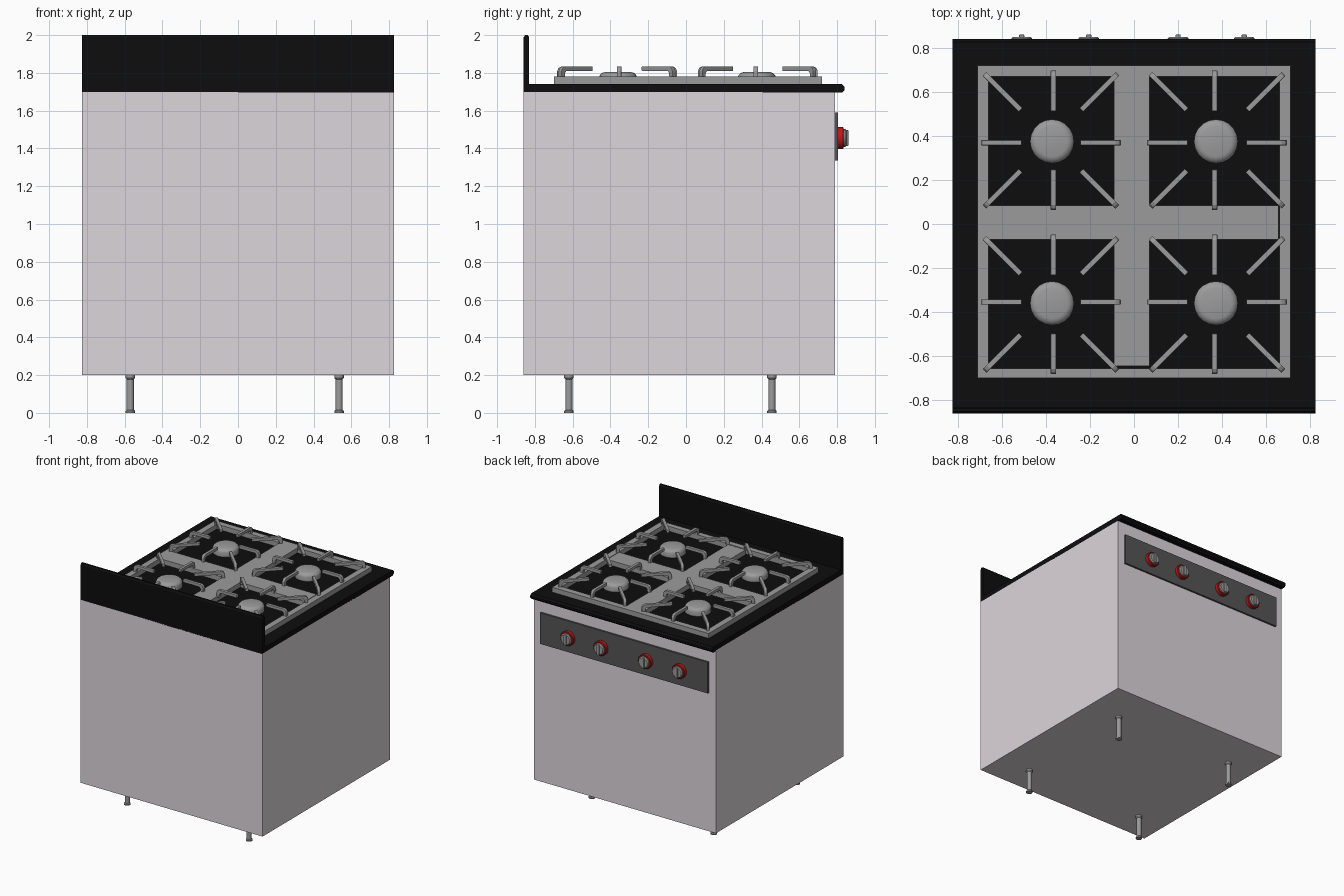
import bpy, bmesh, math
from mathutils import Matrix, Vector

if "Cube" in bpy.data.objects:
    bpy.data.objects.remove(bpy.data.objects["Cube"])


def mat(name, rgb):
    m = bpy.data.materials.new(name)
    m.diffuse_color = (*rgb, 1)
    m.use_nodes = True
    m.node_tree.nodes["Principled BSDF"].inputs["Base Color"].default_value = m.diffuse_color
    return m


WHITE = mat("enamel", (0.72, 0.67, 0.71))
BLACK = mat("black_top", (0.004, 0.004, 0.004))
DARK = mat("dark_panel", (0.09, 0.09, 0.09))
RED = mat("red", (0.5, 0.01, 0.01))
STEEL = mat("steel", (0.33, 0.33, 0.33))


def finish(bm, name, m, smooth=False, bevel=0):
    bmesh.ops.recalc_face_normals(bm, faces=bm.faces[:])
    me = bpy.data.meshes.new(name)
    bm.to_mesh(me)
    bm.free()
    me.materials.append(m)
    ob = bpy.data.objects.new(name, me)
    bpy.context.collection.objects.link(ob)
    if bevel:
        b = ob.modifiers.new("bevel", 'BEVEL')
        b.width, b.segments = bevel, 2
    if smooth:
        bpy.ops.object.select_all(action='DESELECT')
        ob.select_set(True)
        bpy.context.view_layer.objects.active = ob
        bpy.ops.object.shade_smooth_by_angle(angle=math.radians(35))
    return ob


def box(name, x0, x1, y0, y1, z0, z1, m, bevel=0):
    bm = bmesh.new()
    bmesh.ops.create_cube(bm, size=1)
    for v in bm.verts:
        v.co = Vector(((x0 + x1) / 2 + v.co.x * (x1 - x0),
                       (y0 + y1) / 2 + v.co.y * (y1 - y0),
                       (z0 + z1) / 2 + v.co.z * (z1 - z0)))
    return finish(bm, name, m, bevel=bevel)


def lathe(name, profile, n, matrix, m):
    """Closed solid from (radius, height) points, spun round local z."""
    bm = bmesh.new()
    rings = [[bm.verts.new((r * math.cos(2 * math.pi * i / n), r * math.sin(2 * math.pi * i / n), z))
              for i in range(n)] for r, z in profile]
    for a, b in zip(rings, rings[1:]):
        for i in range(n):
            bm.faces.new((a[i], a[(i + 1) % n], b[(i + 1) % n], b[i]))
    bm.faces.new(rings[0])
    bm.faces.new(rings[-1])
    bm.transform(matrix)
    return finish(bm, name, m, smooth=True)


def prism(name, profile, width, matrix, m, bevel=0):
    """Profile in local x-z, extruded along y and centred."""
    bm = bmesh.new()
    f = bm.faces.new([bm.verts.new((x, -width / 2, z)) for x, z in profile])
    ext = bmesh.ops.extrude_face_region(bm, geom=[f])["geom"]
    bmesh.ops.translate(bm, vec=(0, width, 0),
                        verts=[g for g in ext if isinstance(g, bmesh.types.BMVert)])
    bm.transform(matrix)
    return finish(bm, name, m, bevel=bevel)


# Cabinet
box("cabinet", -0.825, 0.825, -0.86, 0.79, 0.2, 1.7, WHITE)

# Cooktop and backsplash as one L-shaped section with softened edges
section = [(-0.86, 1.695), (0.825, 1.695), (0.84, 1.71), (0.84, 1.726), (0.826, 1.74),
           (-0.83, 1.74), (-0.83, 1.988), (-0.838, 2.0), (-0.852, 2.0), (-0.86, 1.988)]
prism("cooktop_and_backsplash", section, 1.65, Matrix.Rotation(math.radians(90), 4, 'Z'), BLACK)

# Legs with flanged ends
leg = [(0.025, 0), (0.025, 0.01), (0.019, 0.016), (0.019, 0.178), (0.025, 0.186), (0.025, 0.2)]
for x in (-0.57, 0.535):
    for y in (-0.62, 0.455):
        lathe("leg", leg, 16, Matrix.Translation((x, y, 0)), STEEL)

# Control panel and knobs
box("control_panel", -0.76, 0.76, 0.785, 0.805, 1.335, 1.59, DARK)
for x in (-0.51, -0.205, 0.2, 0.5):
    face = Matrix.Translation((x, 0.8, 1.455)) @ Matrix.Rotation(math.radians(-90), 4, 'X')
    lathe("knob_ring", [(0.058, 0), (0.058, 0.03), (0.054, 0.034)], 24, face, RED)
    lathe("knob_dial", [(0.047, 0.03), (0.047, 0.043), (0.04, 0.05)], 24, face, STEEL)
    box("knob_grip", x - 0.012, x + 0.012, 0.84, 0.86, 1.413, 1.497, STEEL, bevel=0.004)

# Grate frame: outer border and centre cross
Z0, Z1 = 1.735, 1.78
box("grate_left", -0.71, -0.66, -0.70, 0.72, Z0, Z1, STEEL)
box("grate_right", 0.66, 0.71, -0.70, 0.72, Z0, Z1, STEEL)
box("grate_front", -0.66, 0.66, 0.67, 0.72, Z0, Z1, STEEL)
box("grate_back", -0.66, 0.66, -0.70, -0.655, Z0, Z1, STEEL)
box("cross_depth", -0.09, 0.07, -0.645, 0.67, Z0, Z1, STEEL)
box("cross_left", -0.66, -0.09, -0.07, 0.085, Z0, Z1, STEEL)
box("cross_right", 0.07, 0.655, -0.07, 0.085, Z0, Z1, STEEL)

# Burners and their eight bent prongs
cap = [(0.09, 1.735), (0.1, 1.745), (0.1, 1.78), (0.095, 1.79), (0.084, 1.8), (0.07, 1.804)]


def prong_profile(inner, outer):
    return [(inner, 1.81), (outer - 0.038, 1.81), (outer - 0.027, 1.80), (outer - 0.025, 1.77),
            (outer, 1.77), (outer, 1.81), (outer - 0.008, 1.827), (outer - 0.024, 1.835),
            (inner, 1.835)]


for sx in (-1, 1):
    for cy in (0.38, -0.365):
        sy = 1 if cy > 0 else -1
        lathe("burner", cap, 20, Matrix.Translation((sx * 0.372, cy - 0.005 * sy, 0)), STEEL)
        for k in range(8):
            x, y = sx * 0.377, cy
            if k % 2:
                prof = prong_profile(0.195, 0.427)
            else:
                prof = prong_profile(0.133, 0.317)
                if k % 4:
                    x -= 0.011 * sx
                else:
                    y -= 0.011 * sy
            place = Matrix.Translation((x, y, 0)) @ Matrix.Rotation(k * math.pi / 4, 4, 'Z')
            prism("grate_prong", prof, 0.024, place, STEEL, bevel=0.003)
